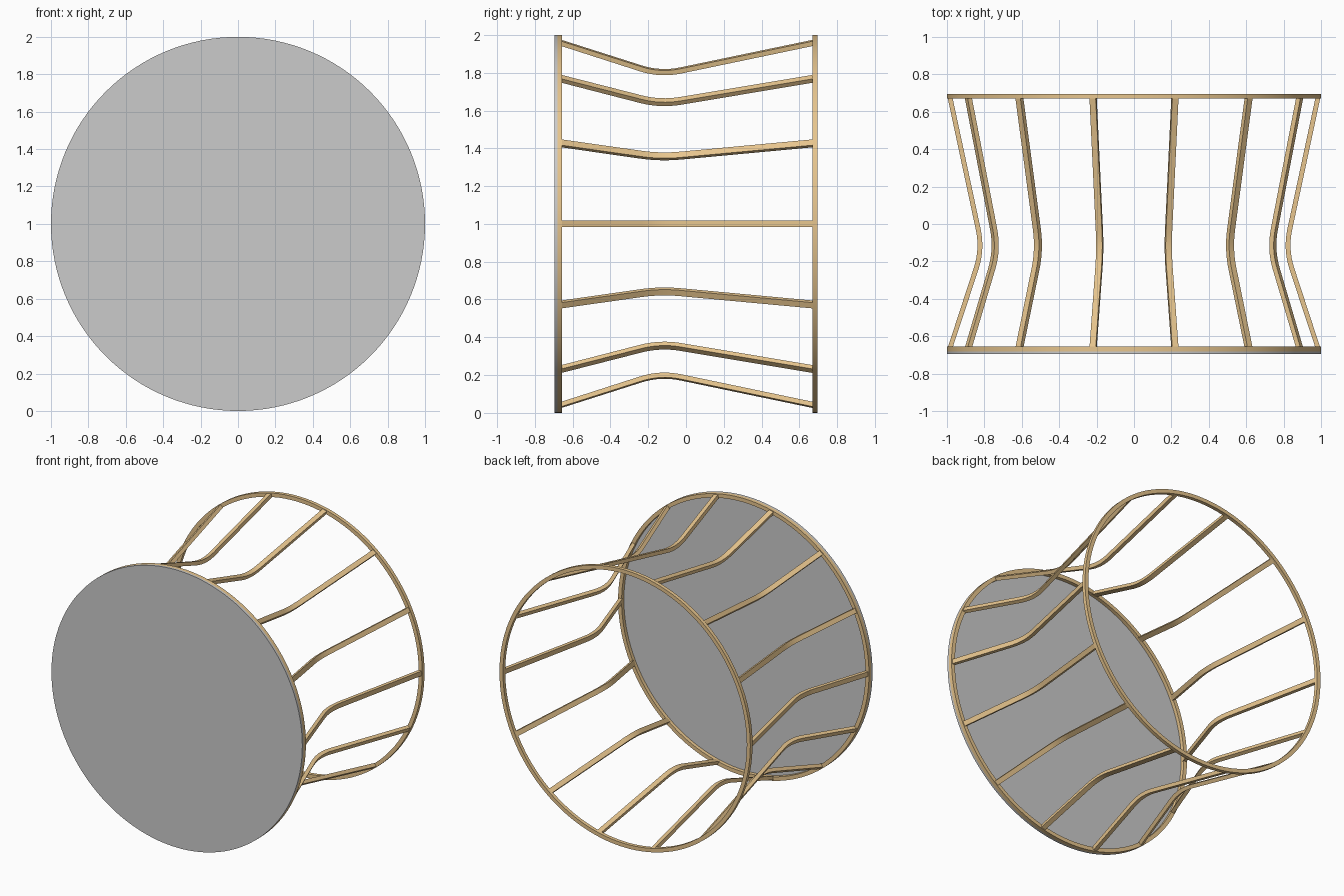
import bpy, bmesh
from math import sin, cos, pi, radians
from mathutils import Vector

if "Cube" in bpy.data.objects:
    bpy.data.objects.remove(bpy.data.objects["Cube"])

COUNT = 14          # struts around the frame
SEG = 128           # smoothness of the round parts
W, T = 0.034, 0.026  # strut width and thickness
R_END, R_WAIST = 0.985, 0.81

gold = bpy.data.materials.new("gold_wood")
gold.diffuse_color = (0.80, 0.56, 0.27, 1)
gold.use_nodes = True
gold.node_tree.nodes["Principled BSDF"].inputs["Base Color"].default_value = gold.diffuse_color


def finish(bm, name, mat=None):
    bmesh.ops.recalc_face_normals(bm, faces=bm.faces)
    mesh = bpy.data.meshes.new(name)
    bm.to_mesh(mesh)
    bm.free()
    ob = bpy.data.objects.new(name, mesh)
    bpy.context.collection.objects.link(ob)
    if mat:
        mesh.materials.append(mat)
    bpy.ops.object.select_all(action='DESELECT')
    ob.select_set(True)
    bpy.context.view_layer.objects.active = ob
    bpy.ops.object.shade_smooth_by_angle(angle=radians(30))
    return ob


def sweep(bm, sections, closed):
    # skin a series of four-cornered sections
    rows = [[bm.verts.new(p) for p in s] for s in sections]
    n = len(rows)
    for i in range(n if closed else n - 1):
        a, b = rows[i], rows[(i + 1) % n]
        for k in range(4):
            bm.faces.new((a[k], a[(k + 1) % 4], b[(k + 1) % 4], b[k]))
    if not closed:
        bm.faces.new(rows[0])
        bm.faces.new(rows[-1])


def polar(r, a, y):
    return Vector((r * cos(a), y, 1 + r * sin(a)))


def ring(name, y0, y1):
    bm = bmesh.new()
    corners = [(1.0, y0), (1.0, y1), (0.972, y1), (0.972, y0)]
    sweep(bm, [[polar(r, 2 * pi * i / SEG, y) for r, y in corners]
               for i in range(SEG)], True)
    return finish(bm, name, gold)


# Hoops at both ends
ring("front_hoop", -0.681, -0.655)
ring("back_hoop", 0.670, 0.696)

# Solid disc covering the front
bm = bmesh.new()
rims = [[bm.verts.new(polar(1.0, 2 * pi * i / SEG, y)) for i in range(SEG)]
        for y in (-0.696, -0.681)]
for rim in rims:
    bm.faces.new(rim)
for i in range(SEG):
    j = (i + 1) % SEG
    bm.faces.new((rims[0][i], rims[0][j], rims[1][j], rims[1][i]))
finish(bm, "front_disc")

# Strut centre line as (y, radius): straight, rounded waist, straight
front, back = Vector((-0.668, R_END)), Vector((0.683, R_END))
waist = Vector((-0.135, R_WAIST))
p0 = waist + (front - waist).normalized() * 0.11
p1 = waist + (back - waist).normalized() * 0.11
path = [front]
for i in range(9):
    t = i / 8
    path.append(p0 * (1 - t) ** 2 + waist * 2 * t * (1 - t) + p1 * t * t)
path.append(back)

# Waisted struts around the frame
for n in range(COUNT):
    a = 2 * pi * n / COUNT
    side = Vector((-sin(a), 0, cos(a))) * W / 2
    sections = []
    for i, p in enumerate(path):
        d = (path[min(i + 1, len(path) - 1)] - path[max(i - 1, 0)]).normalized()
        nrm = Vector((-d.y, d.x)) * T / 2
        if i in (0, len(path) - 1):
            nrm = Vector((0, T / 2))
        out, inn = p + nrm, p - nrm
        o, q = polar(out.y, a, out.x), polar(inn.y, a, inn.x)
        sections.append([o + side, o - side, q - side, q + side])
    bm = bmesh.new()
    sweep(bm, sections, False)
    finish(bm, f"strut_{n + 1:02d}", gold)
